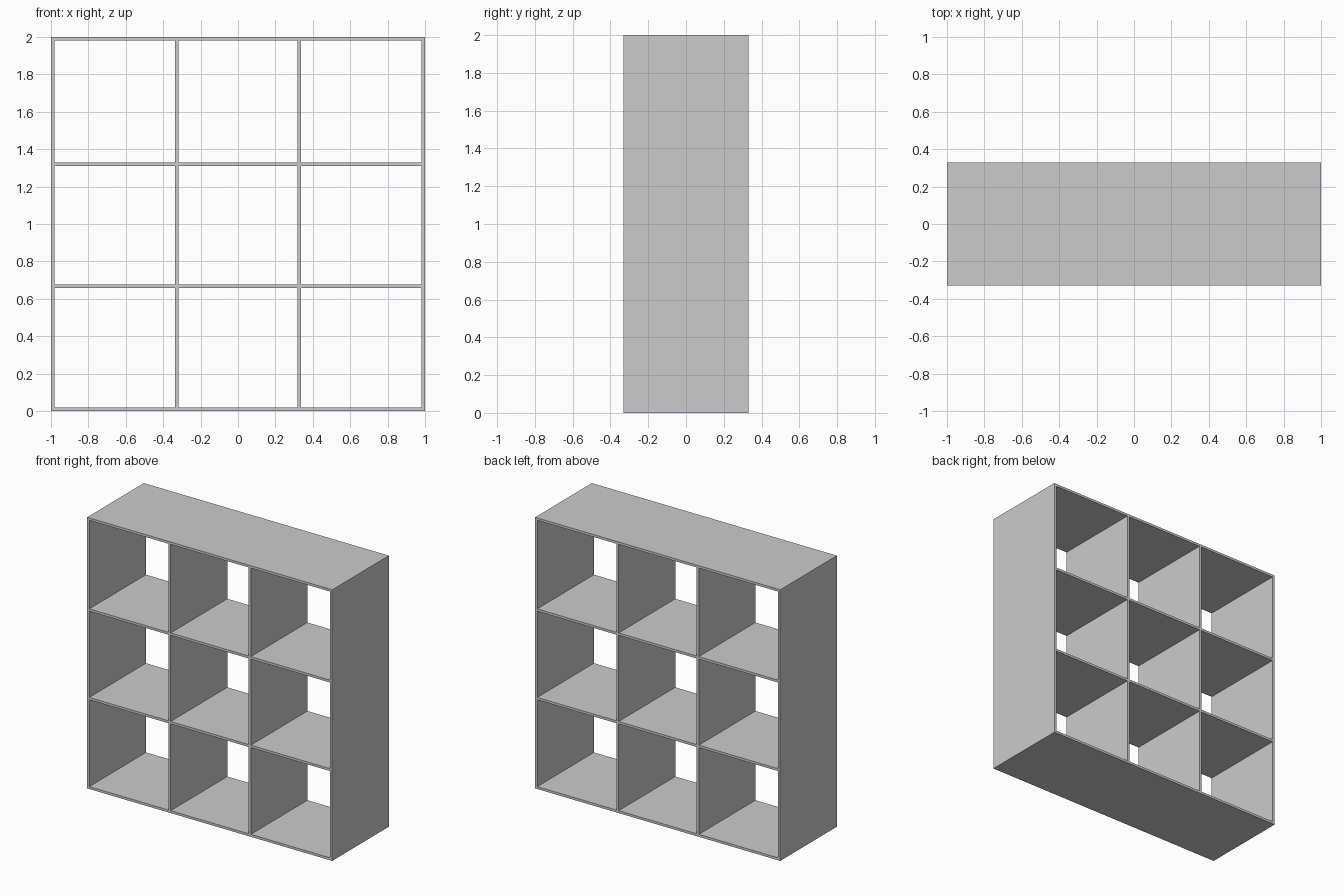
import bpy

if "Cube" in bpy.data.objects:
    bpy.data.objects.remove(bpy.data.objects["Cube"])

W, H, D, T = 2.0, 2.0, 0.66, 0.018   # width, height, depth, board thickness
DIVIDERS = (-0.327, 0.327)           # x centres of the upright dividers
SHELVES = (0.667, 1.32)              # z centres of the inner shelves


def board(name, x0, x1, z0, z1):
    """Full-depth board spanning the given x and z ranges."""
    bpy.ops.mesh.primitive_cube_add(size=1, location=((x0 + x1) / 2, 0, (z0 + z1) / 2))
    ob = bpy.context.object
    ob.name = name
    ob.scale = (x1 - x0, D, z1 - z0)
    bpy.ops.object.transform_apply(location=False, rotation=False, scale=True)
    return ob


# Outer case
inner = W / 2 - T
board("bottom_panel", -W / 2, W / 2, 0, T)
board("top_panel", -W / 2, W / 2, H - T, H)
board("left_side", -W / 2, -inner, T, H - T)
board("right_side", inner, W / 2, T, H - T)

# Shelves running between the sides
for i, z in enumerate(SHELVES, 1):
    board(f"shelf_{i}", -inner, inner, z - T / 2, z + T / 2)

# Upright dividers fitted between the shelves in each row
floors = [T] + [z + T / 2 for z in SHELVES]
ceilings = [z - T / 2 for z in SHELVES] + [H - T]
for row, (z0, z1) in enumerate(zip(floors, ceilings), 1):
    for col, x in enumerate(DIVIDERS, 1):
        board(f"divider_row{row}_{col}", x - T / 2, x + T / 2, z0, z1)
